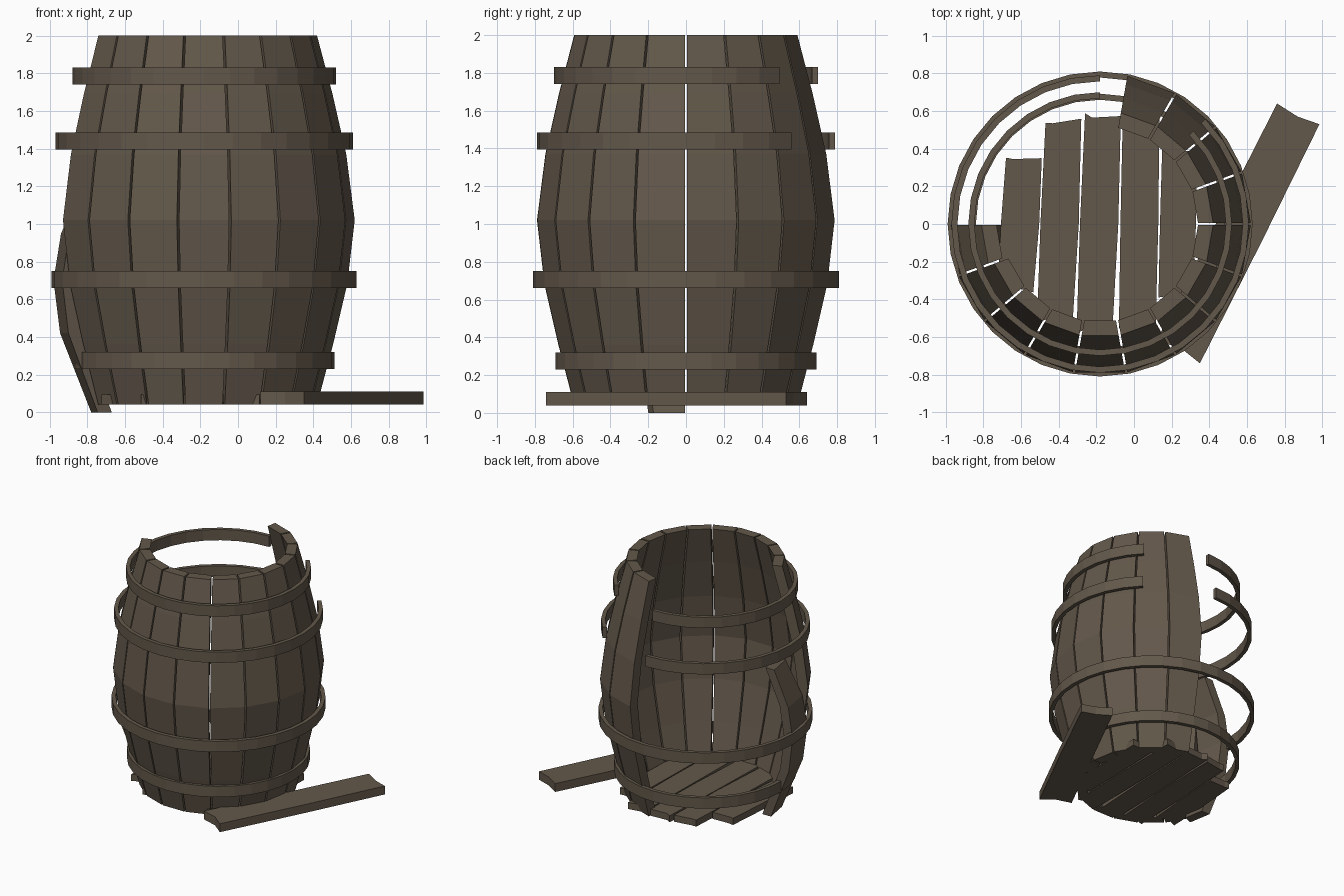
import bpy, bmesh, math, random

if "Cube" in bpy.data.objects:
    bpy.data.objects.remove(bpy.data.objects["Cube"])
random.seed(4)

CX = -0.18  # barrel axis

wood = bpy.data.materials.new("weathered_wood")
wood.diffuse_color = (0.125, 0.098, 0.070, 1)
wood.use_nodes = True
wood.node_tree.nodes["Principled BSDF"].inputs["Base Color"].default_value = wood.diffuse_color


def make(name, bm):
    bmesh.ops.recalc_face_normals(bm, faces=bm.faces)
    me = bpy.data.meshes.new(name)
    bm.to_mesh(me)
    bm.free()
    me.materials.append(wood)
    ob = bpy.data.objects.new(name, me)
    bpy.context.collection.objects.link(ob)
    return ob


def loft(name, rings, closed=False):
    """Join quad rings into a bar, capped unless closed."""
    bm = bmesh.new()
    vs = [[bm.verts.new(p) for p in r] for r in rings]
    pairs = list(zip(vs, vs[1:])) + ([(vs[-1], vs[0])] if closed else [])
    for a, b in pairs:
        for i in range(4):
            j = (i + 1) % 4
            bm.faces.new((a[i], a[j], b[j], b[i]))
    if not closed:
        bm.faces.new(vs[0])
        bm.faces.new(vs[-1])
    return make(name, bm)


def polar(r, deg, z, side=0.0):
    a = math.radians(deg)
    return (CX + r * math.cos(a) - side * math.sin(a),
            r * math.sin(a) + side * math.cos(a), z)


def stave(name, deg, profile, thick=0.08, gap=0.006):
    rings = []
    for r, z in profile:
        lo, hi = deg - 10, deg + 10
        rings.append([polar(r, lo, z, gap), polar(r, hi, z, -gap),
                      polar(r - thick, hi, z, -gap), polar(r - thick, lo, z, gap)])
    return loft(name, rings)


def hoop(name, r, z0, z1, start=0, count=32, thick=0.032):
    full = count == 32
    rings = []
    for i in range(count if full else count + 1):
        d = start + i * 11.25
        rings.append([polar(r, d, z0), polar(r, d, z1),
                      polar(r - thick, d, z1), polar(r - thick, d, z0)])
    return loft(name, rings, full)


def board(name, pts, z0, z1):
    bm = bmesh.new()
    f = bm.faces.new([bm.verts.new((x, y, z0)) for x, y in pts])
    ext = bmesh.ops.extrude_face_region(bm, geom=[f])
    for v in ext["geom"]:
        if isinstance(v, bmesh.types.BMVert):
            v.co.z = z1
    return make(name, bm)


# Standing staves: 13 of 18 places, the rest lost at the back left
bulge = [(0.60, 0.04), (0.685, 0.36), (0.76, 0.68), (0.80, 1.02),
         (0.755, 1.37), (0.682, 1.69), (0.60, 2.0)]
for i in range(12):
    stave(f"stave_{i + 1}", -150 + 20 * i, bulge)

# Broken half stave, slipped down and leaning inward
stave("broken_stave", -170, [(0.60, 0.0), (0.765, 0.42), (0.80, 0.70),
                             (0.76, 0.95), (0.63, 1.23)])

# Hoops: two whole, two snapped open at the back
hoop("hoop_bottom", 0.692, 0.23, 0.32)
hoop("hoop_lower", 0.81, 0.66, 0.75)
hoop("hoop_upper", 0.79, 1.395, 1.485, 90, 28)
hoop("hoop_top", 0.70, 1.74, 1.83, 90, 28)

# Floor boards with ragged ends
for i, (xl, w, yb, yf) in enumerate([(-0.68, 0.19, 0.36, -0.36),
                                     (-0.47, 0.19, 0.55, -0.52),
                                     (-0.26, 0.19, 0.58, -0.57),
                                     (-0.06, 0.195, 0.56, -0.54),
                                     (0.15, 0.185, 0.40, -0.40)]):
    s = -0.045 if i < 3 else -0.02   # slant toward the front
    j = lambda: random.uniform(-0.015, 0.015)
    board(f"floor_board_{i + 1}",
          [(xl, yb + j()), (xl + s * 0.6, 0), (xl + s, yf + j()),
           (xl + s + w * 0.45, yf + 0.025), (xl + s + w, yf + j()),
           (xl + w + s * 0.3, 0), (xl + w, yb + j()), (xl + w * 0.2, yb - 0.015)],
          0.04, 0.095)

# Loose stave lying beside the barrel
board("fallen_stave", [(0.76, 0.64), (0.45, 0.03), (0.12, -0.62), (0.25, -0.66),
                       (0.35, -0.74), (0.68, -0.09), (0.985, 0.53), (0.87, 0.57)],
      0.04, 0.11)
